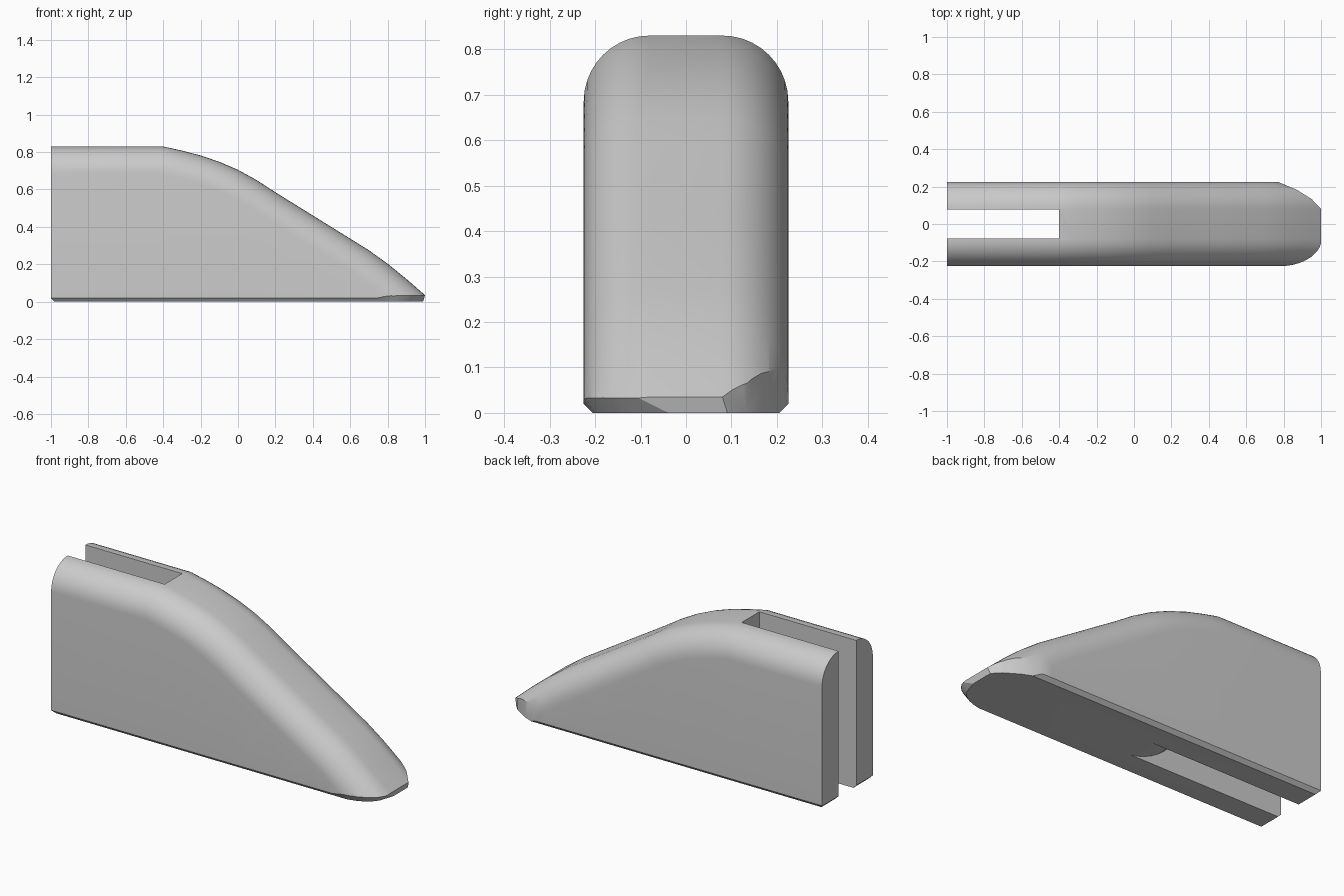
import bpy, bmesh, math
from mathutils import Vector

old = bpy.data.objects.get("Cube")
if old:
    bpy.data.objects.remove(old, do_unlink=True)

HALF, FLAT = 0.225, 0.08      # half width, half width of the flat top
R = HALF - FLAT               # rounding of the long top edges
SEG = 10

grey = bpy.data.materials.new("plain grey")
grey.use_nodes = True
grey.diffuse_color = (0.6, 0.6, 0.6, 1)
grey.node_tree.nodes["Principled BSDF"].inputs["Base Color"].default_value = (0.6, 0.6, 0.6, 1)


def finish(bm, name):
    bmesh.ops.recalc_face_normals(bm, faces=bm.faces)
    mesh = bpy.data.meshes.new(name)
    bm.to_mesh(mesh)
    bm.free()
    obj = bpy.data.objects.new(name, mesh)
    bpy.context.collection.objects.link(obj)
    mesh.materials.append(grey)
    return obj


def cut(bm, point, normal):
    """Remove everything on the normal's side and close the cut."""
    geom = bm.verts[:] + bm.edges[:] + bm.faces[:]
    res = bmesh.ops.bisect_plane(bm, geom=geom, dist=1e-5, plane_co=point,
                                 plane_no=Vector(normal).normalized(), clear_outer=True)
    edges = [e for e in res["geom_cut"] if isinstance(e, bmesh.types.BMEdge) and e.is_boundary]
    if edges:
        bmesh.ops.holes_fill(bm, edges=edges, sides=0)


# Ridge line of the body, overshooting the nose
ridge = [Vector(p) for p in [(-1, .83), (-.4, .83), (-.3, .808), (-.2, .782), (-.1, .748),
                             (0, .705), (.1, .65), (.2, .585), (.45, .43), (.7, .275),
                             (.8, .203), (.9, .122), (1, .035), (1.4, -.313)]]

# Rounded sections lofted along the ridge
bm = bmesh.new()
rings = []
for i, p in enumerate(ridge):
    a = (p - ridge[i - 1]).normalized() if i else Vector((1, 0))
    b = (ridge[i + 1] - p).normalized() if i < len(ridge) - 1 else a
    t = (a + b).normalized()
    down = Vector((t.y, -t.x)) / t.dot(a)
    half = []
    for k in range(SEG + 1):
        ang = math.pi / 2 * k / SEG
        q = p + down * R * (1 - math.cos(ang))
        half.append((q.x, FLAT + R * math.sin(ang), q.y))
    half.append((half[-1][0], HALF, -.7))
    ring = [(x, -y, z) for x, y, z in reversed(half)] + half
    rings.append([bm.verts.new(c) for c in ring])
n = len(rings[0])
for r0, r1 in zip(rings, rings[1:]):
    for j in range(n):
        bm.faces.new((r0[j], r0[(j + 1) % n], r1[(j + 1) % n], r1[j]))
bm.faces.new(rings[0])
bm.faces.new(rings[-1][::-1])
bmesh.ops.recalc_face_normals(bm, faces=bm.faces)

# Flat base, nose tip and chamfers around the base
cut(bm, (0, 0, 0), (0, 0, -1))
cut(bm, (1, 0, .035), (1, 0, -.3))
cut(bm, (-1, 0, .018), (-1, 0, -1))
for s in (-1, 1):
    cut(bm, (0, s * HALF, .02), (0, s, -1))

# Undercut following the rounded right corner of the nose
for k in range(1, 8):
    ang = math.pi / 2 * k / 8
    c, s = math.cos(ang), math.sin(ang)
    cut(bm, (.77 + .23 * c, -FLAT - R * s, .03), (c / .23, -s / R, -4))

# Straighter facets on the other corner
corner = [(.77, HALF), (.87, .183), (.95, .133), (1, .08)]
for (x0, y0), (x1, y1) in zip(corner, corner[1:]):
    cut(bm, (x0, y0, 0), (y0 - y1, x1 - x0, 0))
body = finish(bm, "wedge_body")

# Slot cutter: upright end wall curving forward at the base
bm = bmesh.new()
outline = [(-1.2, 1.2), (-.4, 1.2)]
for k in range(17):
    ang = math.pi / 2 * k / 16
    outline.append((.02 - .42 * math.cos(ang), .415 - .42 * math.sin(ang)))
outline += [(.02, -.2), (-1.2, -.2)]
face = bm.faces.new([bm.verts.new((x, -.078, z)) for x, z in outline])
ext = bmesh.ops.extrude_face_region(bm, geom=[face])
bmesh.ops.translate(bm, vec=(0, .156, 0),
                    verts=[v for v in ext["geom"] if isinstance(v, bmesh.types.BMVert)])
cutter = finish(bm, "slot_cutter")
cutter.hide_render = True

mod = body.modifiers.new("slot", 'BOOLEAN')
mod.operation = 'DIFFERENCE'
mod.solver = 'EXACT'
mod.object = cutter
bpy.ops.object.select_all(action='DESELECT')
body.select_set(True)
bpy.context.view_layer.objects.active = body
bpy.ops.object.modifier_apply(modifier=mod.name)
bpy.data.objects.remove(cutter, do_unlink=True)
bpy.ops.object.shade_smooth_by_angle(angle=math.radians(28))
